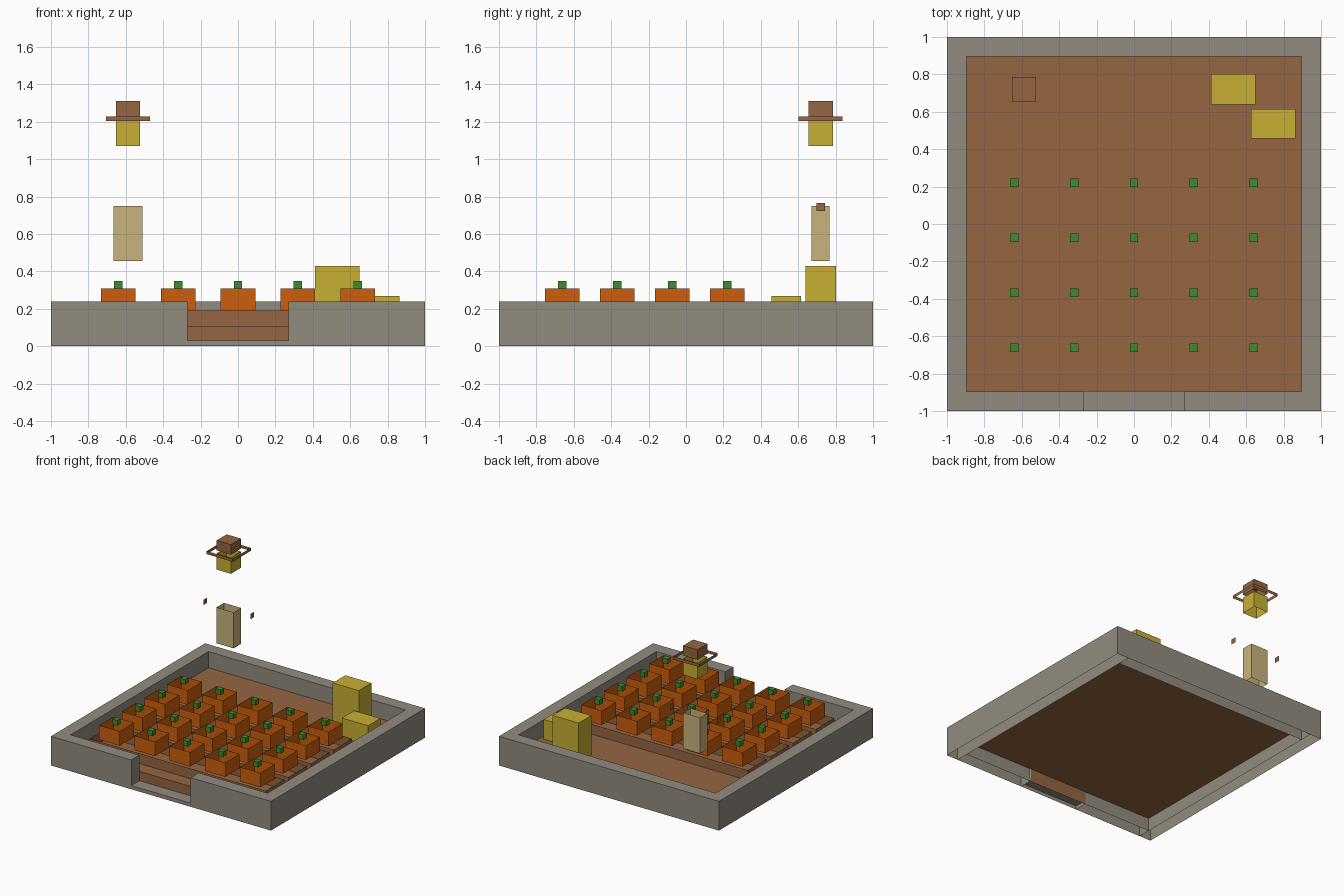
import bpy, bmesh

cube = bpy.data.objects.get("Cube")
if cube:
    bpy.data.objects.remove(cube, do_unlink=True)


def material(name, rgb):
    m = bpy.data.materials.new(name)
    m.use_nodes = True
    m.diffuse_color = (*rgb, 1)
    m.node_tree.nodes["Principled BSDF"].inputs["Base Color"].default_value = (*rgb, 1)
    return m


stone = material("stone grey", (0.29, 0.262, 0.216))
soil = material("soil brown", (0.305, 0.133, 0.054))
orange = material("pumpkin orange", (0.61, 0.114, 0.004))
green = material("stem green", (0.045, 0.262, 0.032))
straw = material("straw yellow", (0.578, 0.434, 0.034))
cloth = material("sack beige", (0.578, 0.456, 0.205))

SIDES = ("-x", "+x", "-y", "+y")
LIDDED = SIDES + ("+z",)


def box(name, mat, xs, ys, zs, keep=LIDDED):
    """Box between the given ranges, keeping only the listed faces."""
    bm = bmesh.new()
    bmesh.ops.create_cube(bm, size=1)
    drop = []
    for f in bm.faces:
        axis = max(range(3), key=lambda i: abs(f.normal[i]))
        label = ("+" if f.normal[axis] > 0 else "-") + "xyz"[axis]
        if label not in keep:
            drop.append(f)
    bmesh.ops.delete(bm, geom=drop, context="FACES")
    for v in bm.verts:
        v.co = [r[0] if c < 0 else r[1] for c, r in zip(v.co, (xs, ys, zs))]
    mesh = bpy.data.meshes.new(name)
    bm.to_mesh(mesh)
    bm.free()
    mesh.materials.append(mat)
    ob = bpy.data.objects.new(name, mesh)
    bpy.context.collection.objects.link(ob)
    return ob


def span(centre, half):
    return (centre - half, centre + half)


# Low stone wall, hollow underneath, with a gateway in the front
H, IN, GATE = 0.24, 0.895, 0.27
box("left_wall", stone, (IN, 1), (-1, 1), (0, H))
box("right_wall", stone, (-1, -IN), (-1, 1), (0, H))
box("back_wall", stone, (-IN, IN), (IN, 1), (0, H))
box("front_wall_left", stone, (GATE, IN), (-1, -IN), (0, H))
box("front_wall_right", stone, (-IN, -GATE), (-1, -IN), (0, H))
box("gate_sill", stone, (-GATE, GATE), (-1, -IN), (0, 0.03))

# Soil floor and its face in the gateway
FLOOR, BED = 0.107, 0.19
box("soil_floor", soil, (-IN, IN), (-IN, IN), (0, FLOOR), ("+z",))
box("soil_front", soil, (-GATE, GATE), (-IN + 0.002, IN), (0, FLOOR), ("-y",))

# Rows of open planting beds holding pumpkins with stems
for row in range(4):
    y = 0.22 - 0.294 * row
    box(f"bed_{row + 1}", soil, span(0, 0.8), span(y, 0.12), (FLOOR, BED), SIDES)
    for col in range(5):
        x = 0.32 * (col - 2)
        tag = f"{row + 1}_{col + 1}"
        box("pumpkin_" + tag, orange, span(x, 0.093), span(y, 0.093), (BED, 0.308), SIDES)
        box("stem_" + tag, green, span(x, 0.022), span(y, 0.022), (0.308, 0.35))

# Straw bales
box("tall_bale", straw, (0.413, 0.65), (0.64, 0.803), (FLOOR, 0.43))
box("short_bale", straw, (0.625, 0.863), (0.457, 0.615), (FLOOR, 0.268))

# Scarecrow made of open shells
X, Y = -0.588, 0.72
box("scarecrow_torso", cloth, span(X, 0.078), span(Y, 0.048), (0.455, 0.75), SIDES)
box("scarecrow_arm_ends", soil, span(X, 0.215), span(Y, 0.022), (0.722, 0.765), ("-x", "+x"))
box("scarecrow_head", straw, span(X, 0.065), span(Y, 0.065), (1.07, 1.203), SIDES)
box("hat_brim", soil, span(X, 0.118), span(Y, 0.118), (1.203, 1.228), SIDES)
box("hat_crown", soil, span(X, 0.065), span(Y, 0.065), (1.228, 1.31))
